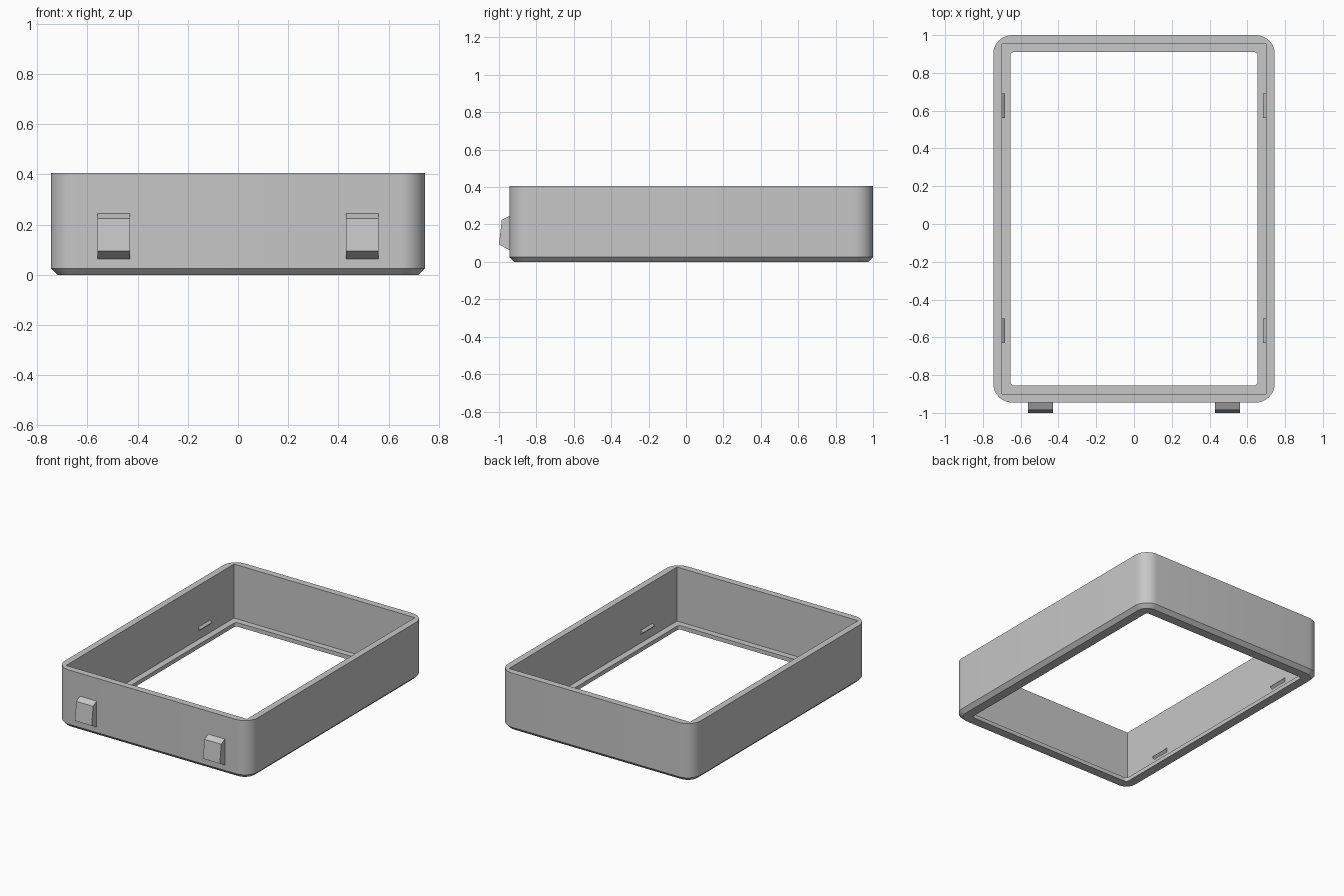
import bpy
import bmesh
import math
from mathutils import Vector

cube = bpy.data.objects.get("Cube")
if cube:
    bpy.data.objects.remove(cube, do_unlink=True)

grey = bpy.data.materials.new("matte_grey")
grey.use_nodes = True
colour = (0.57, 0.57, 0.57, 1)
grey.diffuse_color = colour
grey.node_tree.nodes["Principled BSDF"].inputs["Base Color"].default_value = colour

HALF_X, FRONT_Y, BACK_Y = 0.745, -0.945, 1.0
HEIGHT, FLOOR, WALL, LIP = 0.405, 0.028, 0.046, 0.09
CORNER, CHAMFER = 0.1, 0.026


def finish(bm, name):
    """Turn a bmesh into a named, shaded object."""
    bmesh.ops.remove_doubles(bm, verts=bm.verts, dist=1e-5)
    bmesh.ops.recalc_face_normals(bm, faces=bm.faces)
    mesh = bpy.data.meshes.new(name)
    bm.to_mesh(mesh)
    bm.free()
    mesh.materials.append(grey)
    obj = bpy.data.objects.new(name, mesh)
    bpy.context.collection.objects.link(obj)
    return obj


def rounded_loop(bm, inset, radius, z, steps=10):
    """Rounded rectangle, inset from the outer footprint."""
    mid = (FRONT_Y + BACK_Y) / 2
    hx = HALF_X - inset - radius
    hy = (BACK_Y - FRONT_Y) / 2 - inset - radius
    loop = []
    for q, (sx, sy) in enumerate([(1, 1), (-1, 1), (-1, -1), (1, -1)]):
        for i in range(steps + 1):
            a = (q + i / steps) * math.pi / 2
            loop.append(bm.verts.new((sx * hx + radius * math.cos(a),
                                      mid + sy * hy + radius * math.sin(a), z)))
    return loop


def prism(name, profile, axis_from, axis_to):
    """Extrude a closed profile between two offsets."""
    bm = bmesh.new()
    face = bm.faces.new([bm.verts.new(Vector(p) + Vector(axis_from)) for p in profile])
    ext = bmesh.ops.extrude_face_region(bm, geom=[face])
    moved = [v for v in ext["geom"] if isinstance(v, bmesh.types.BMVert)]
    bmesh.ops.translate(bm, verts=moved, vec=Vector(axis_to) - Vector(axis_from))
    return finish(bm, name)


# Frame: chamfered outer shell, square inner walls and a lip round the opening
bm = bmesh.new()
loops = [rounded_loop(bm, *spec) for spec in [
    (CHAMFER, CORNER - CHAMFER, 0),
    (0, CORNER, CHAMFER),
    (0, CORNER, HEIGHT),
    (WALL, 0, HEIGHT),
    (WALL, 0, FLOOR),
    (LIP, 0.02, FLOOR),
    (LIP, 0.02, 0),
]]
for a, b in zip(loops, loops[1:] + loops[:1]):
    for i in range(len(a)):
        j = (i + 1) % len(a)
        bm.faces.new((a[i], a[j], b[j], b[i]))
bmesh.ops.remove_doubles(bm, verts=bm.verts, dist=1e-5)
bmesh.ops.dissolve_degenerate(bm, edges=bm.edges, dist=1e-5)
frame = finish(bm, "frame")
bpy.ops.object.select_all(action="DESELECT")
frame.select_set(True)
bpy.context.view_layer.objects.active = frame
bpy.ops.object.shade_smooth_by_angle(angle=math.radians(30))

# Front latches and inner snap ridges, mirrored left and right
latch = [(0, FRONT_Y + 0.01, 0.245), (0, FRONT_Y, 0.245), (0, -0.985, 0.224),
         (0, -1.0, 0.094), (0, FRONT_Y, 0.063), (0, FRONT_Y + 0.01, 0.063)]
for side, sx in (("left", 1), ("right", -1)):
    prism("front_latch_" + side, latch, (sx * 0.43, 0, 0), (sx * 0.56, 0, 0))
    wall = HALF_X - WALL
    ridge = [(sx * (wall + 0.005), 0, 0.085), (sx * wall, 0, 0.085),
             (sx * (wall - 0.015), 0, 0.098), (sx * (wall - 0.015), 0, 0.102),
             (sx * wall, 0, 0.115), (sx * (wall + 0.005), 0, 0.115)]
    for place, y in (("back", 0.625), ("front", -0.565)):
        prism("snap_ridge_" + place + "_" + side, ridge,
              (0, y - 0.065, 0), (0, y + 0.065, 0))
